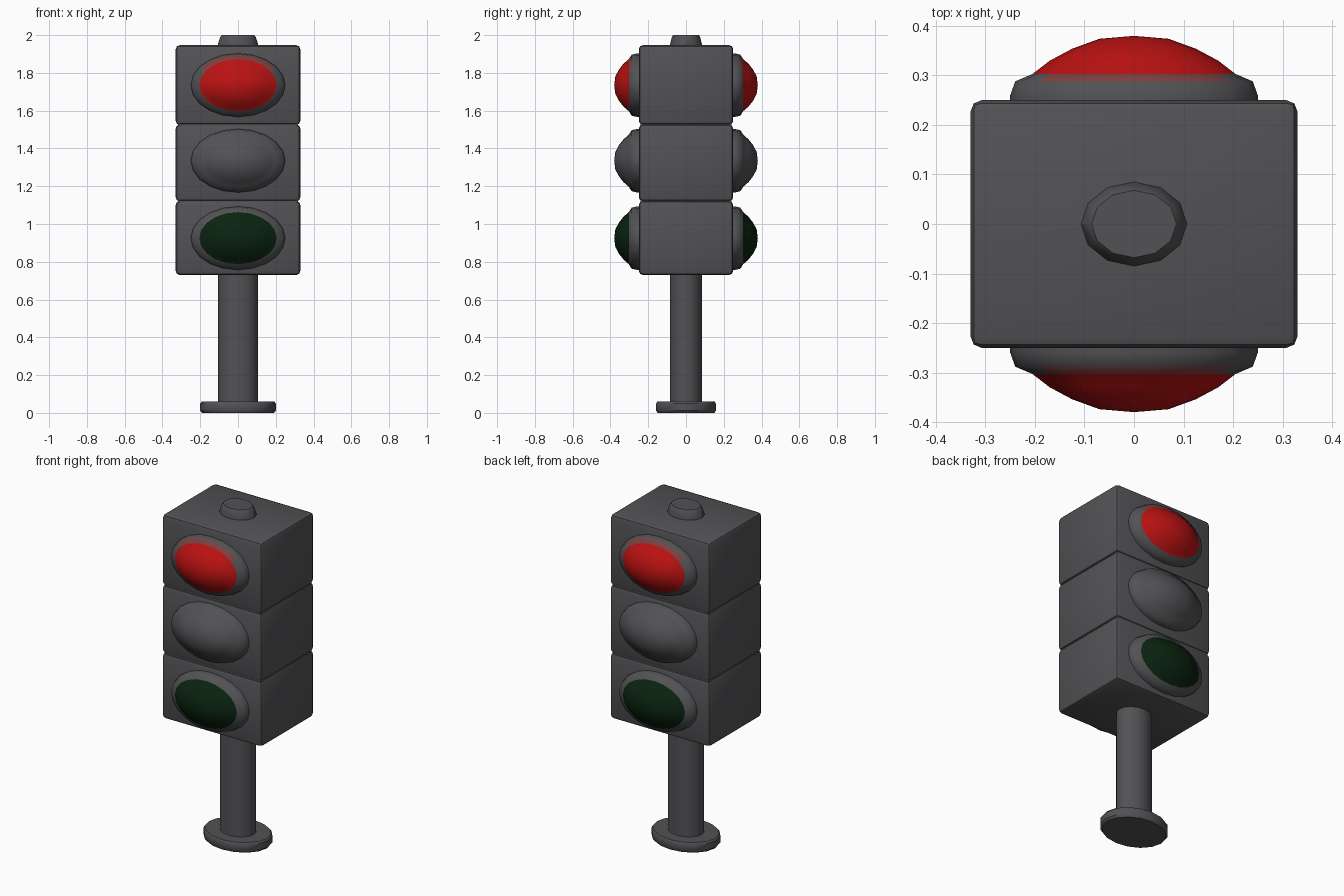
import bpy, bmesh
from math import cos, sin, tau, radians

cube = bpy.data.objects.get("Cube")
if cube:
    bpy.data.objects.remove(cube, do_unlink=True)


def material(name, rgb):
    m = bpy.data.materials.new(name)
    m.use_nodes = True
    color = (*rgb, 1)
    m.diffuse_color = color
    bsdf = m.node_tree.nodes["Principled BSDF"]
    bsdf.inputs["Base Color"].default_value = color
    bsdf.inputs["Roughness"].default_value = 0.8
    return m


GREY = material("dark grey", (0.085, 0.085, 0.092))
RED = material("signal red", (0.5, 0.006, 0.006))
DUSTY = material("dusty red", (0.2, 0.05, 0.05))
GREEN = material("deep green", (0.003, 0.017, 0.005))


def finish(bm, name, mats, angle=35):
    bmesh.ops.recalc_face_normals(bm, faces=bm.faces)
    mesh = bpy.data.meshes.new(name)
    bm.to_mesh(mesh)
    bm.free()
    for m in mats:
        mesh.materials.append(m)
    ob = bpy.data.objects.new(name, mesh)
    bpy.context.collection.objects.link(ob)
    bpy.ops.object.select_all(action='DESELECT')
    ob.select_set(True)
    bpy.context.view_layer.objects.active = ob
    bpy.ops.object.shade_smooth_by_angle(angle=radians(angle))
    return ob


def block(name, half_x, half_y, z0, z1, bevel):
    bm = bmesh.new()
    bmesh.ops.create_cube(bm, size=1)
    for v in bm.verts:
        v.co.x *= 2 * half_x
        v.co.y *= 2 * half_y
        v.co.z = z1 if v.co.z > 0 else z0
    if bevel:
        bmesh.ops.bevel(bm, geom=bm.edges[:], offset=bevel, segments=2,
                        profile=0.5, affect='EDGES')
    return finish(bm, name, [GREY])


def turned(name, profile, rx, ry, sides):
    """Oval solid from (radius factor, height) pairs, capped at both ends."""
    bm = bmesh.new()
    rings = [[bm.verts.new((rx * r * cos(tau * i / sides),
                            ry * r * sin(tau * i / sides), z))
              for i in range(sides)] for r, z in profile]
    for a, b in zip(rings, rings[1:]):
        for i in range(sides):
            j = (i + 1) % sides
            bm.faces.new((a[i], a[j], b[j], b[i]))
    bm.faces.new(rings[0])
    bm.faces.new(rings[-1])
    return finish(bm, name, [GREY])


def lens(name, z, side, paint, faded):
    """Oval rim and dome; the middle of the dome carries the colour."""
    profile = [(1, 0.235), (1, 0.26), (0.96, 0.288), (0.82, 0.303),
               (0.68, 0.33), (0.5, 0.354), (0.28, 0.374)]
    sides = 20
    bm = bmesh.new()
    rings = [[bm.verts.new((0.25 * r * cos(tau * i / sides), side * y,
                            z + 0.168 * r * sin(tau * i / sides)))
              for i in range(sides)] for r, y in profile]
    tip = bm.verts.new((0, side * 0.38, z))
    for k, (a, b) in enumerate(zip(rings, rings[1:])):
        for i in range(sides):
            j = (i + 1) % sides
            f = bm.faces.new((a[i], a[j], b[j], b[i]))
            if paint and k >= 3:
                f.material_index = 1
            elif faded and k == 2 and f.calc_center_median().z > z + 0.09:
                f.material_index = 2
    for i in range(sides):
        f = bm.faces.new((rings[-1][i], rings[-1][(i + 1) % sides], tip))
        f.material_index = 1 if paint else 0
    finish(bm, name, [GREY] + [m for m in (paint, faded) if m], 50)


# Signal housing: three stacked boxes with narrow grooves between them
block("upper_housing", 0.33, 0.25, 1.525, 1.947, 0.022)
block("middle_housing", 0.33, 0.25, 1.12, 1.527, 0.022)
block("lower_housing", 0.33, 0.25, 0.73, 1.122, 0.022)
block("housing_core", 0.318, 0.24, 0.78, 1.9, 0)

# Lenses on the front and back
for label, side in (("front", -1), ("back", 1)):
    lens(label + "_top_lens", 1.735, side, RED, DUSTY)
    lens(label + "_middle_lens", 1.335, side, None, None)
    lens(label + "_bottom_lens", 0.925, side, GREEN, None)

# Cap, pole and foot
turned("top_cap", [(1, 1.93), (1, 1.95), (0.88, 1.99), (0.8, 2)], 0.107, 0.085, 12)
turned("pole", [(1, 0.03), (1, 0.76)], 0.105, 0.086, 16)
turned("foot", [(0.95, 0), (1, 0.012), (1, 0.05), (0.96, 0.06)], 0.2, 0.158, 16)
